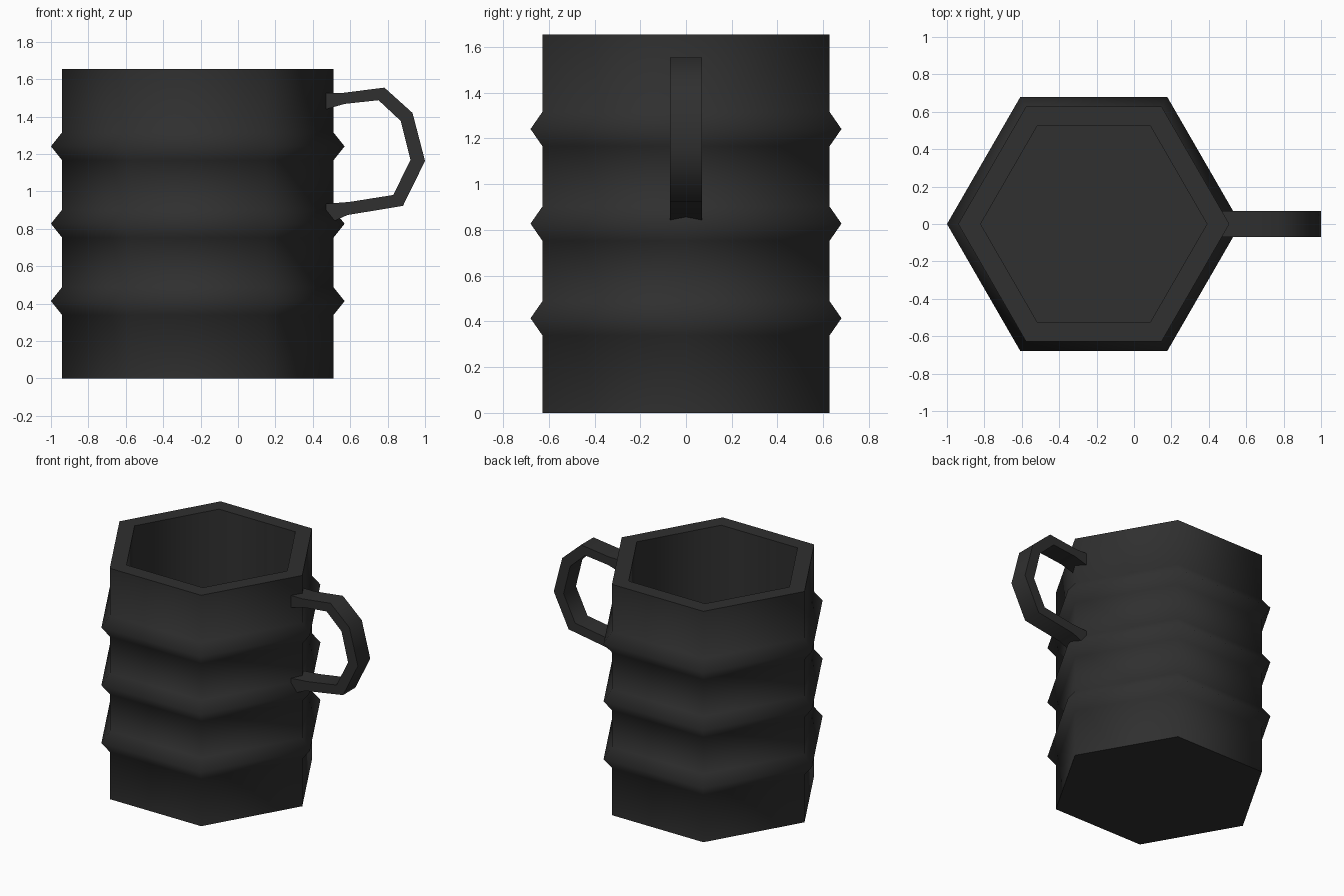
import bpy, bmesh, math

if "Cube" in bpy.data.objects:
    bpy.data.objects.remove(bpy.data.objects["Cube"])

dark = bpy.data.materials.new("charcoal")
dark.diffuse_color = (0.029, 0.029, 0.029, 1)
dark.use_nodes = True
dark.node_tree.nodes["Principled BSDF"].inputs["Base Color"].default_value = dark.diffuse_color


def finish(bm, name):
    bmesh.ops.recalc_face_normals(bm, faces=bm.faces)
    me = bpy.data.meshes.new(name)
    bm.to_mesh(me)
    bm.free()
    me.materials.append(dark)
    ob = bpy.data.objects.new(name, me)
    bpy.context.collection.objects.link(ob)
    bpy.ops.object.select_all(action='DESELECT')
    ob.select_set(True)
    bpy.context.view_layer.objects.active = ob
    bpy.ops.object.shade_smooth_by_angle(angle=math.radians(80))
    return ob


def loft(rings, name):
    # skin consecutive rings of points and cap both ends
    bm = bmesh.new()
    vs = [[bm.verts.new(p) for p in ring] for ring in rings]
    n = len(vs[0])
    for a, b in zip(vs, vs[1:]):
        for i in range(n):
            j = (i + 1) % n
            bm.faces.new((a[i], a[j], b[j], b[i]))
    bm.faces.new(vs[0][::-1])
    bm.faces.new(vs[-1])
    return finish(bm, name)


# Six-sided cup: ribbed outer wall, flat rim, inner wall and floor
CX, H, R, RIB, INNER, FLOOR = -0.215, 1.655, 0.725, 0.785, 0.605, 0.12
profile = [(R, 0)]
for k in (1, 2, 3):
    z = H * k / 4
    profile += [(R, z - 0.075), (RIB, z), (R, z + 0.075)]
profile += [(R, H), (INNER, H), (INNER, FLOOR)]


def hexagon(r, z):
    return [(CX + r * math.cos(math.pi * i / 3), r * math.sin(math.pi * i / 3), z)
            for i in range(6)]


loft([hexagon(r, z) for r, z in profile], "mug_body")

# Angular handle: outer and inner outlines, ends sunk into the wall
outer = [(0.42, 1.527), (0.56, 1.527), (0.783, 1.555), (0.933, 1.42),
         (1.0, 1.163), (0.882, 0.923), (0.585, 0.874), (0.42, 0.80)]
inner = [(0.42, 1.425), (0.57, 1.468), (0.751, 1.488), (0.87, 1.377),
         (0.922, 1.168), (0.83, 0.981), (0.596, 0.944), (0.42, 0.93)]
W = 0.07
loft([[(ox, -W, oz), (ox, W, oz), (ix, W, iz), (ix, -W, iz)]
      for (ox, oz), (ix, iz) in zip(outer, inner)], "handle")
